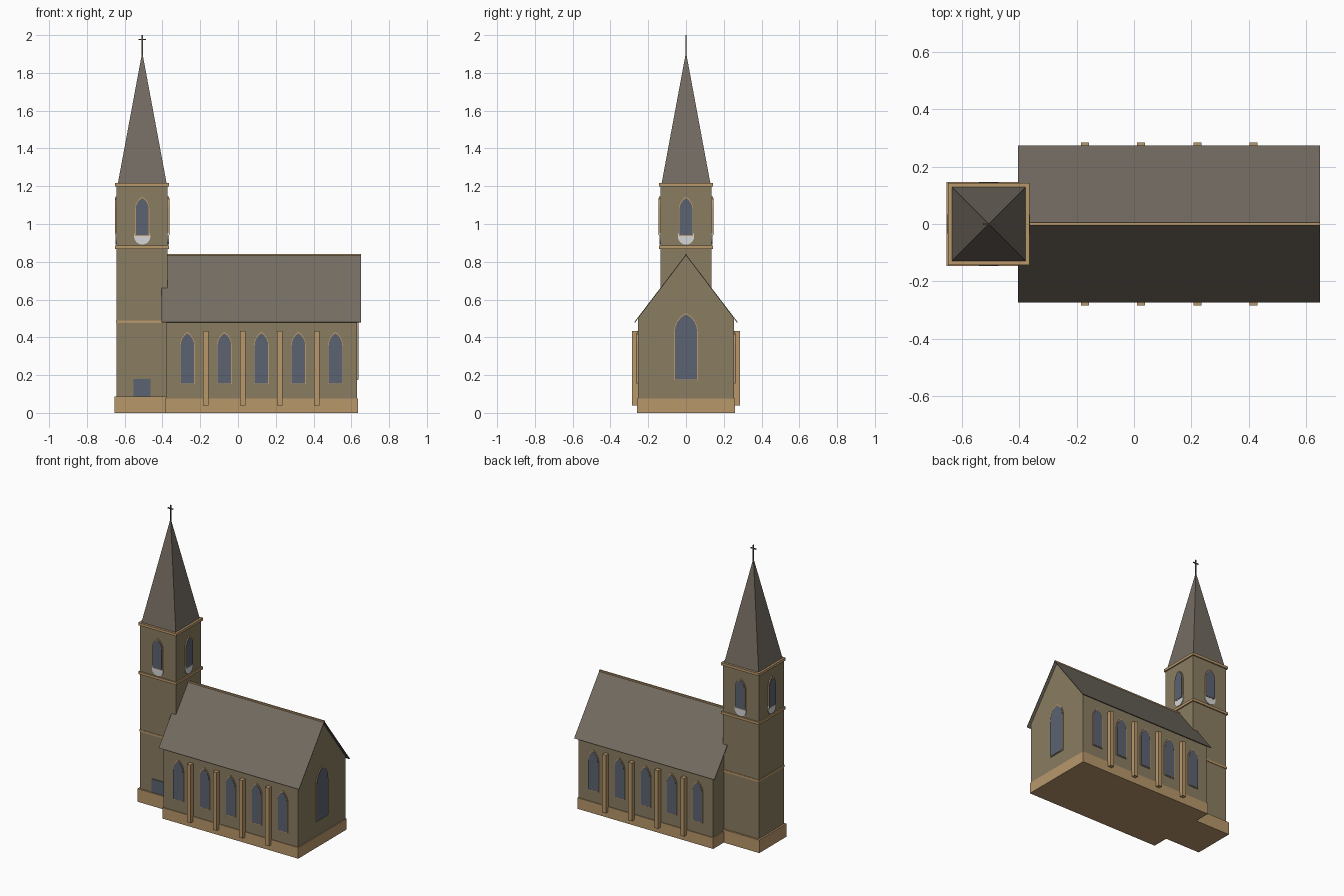
import bpy, bmesh, math
from mathutils import Matrix, Vector

if "Cube" in bpy.data.objects:
    bpy.data.objects.remove(bpy.data.objects["Cube"])


def material(name, rgb):
    m = bpy.data.materials.new(name)
    m.diffuse_color = (*rgb, 1)
    m.use_nodes = True
    m.node_tree.nodes["Principled BSDF"].inputs["Base Color"].default_value = m.diffuse_color
    return m


STONE = material("olive stone", (0.254, 0.205, 0.120))
TRIM = material("tan trim", (0.479, 0.309, 0.147))
SLATE = material("grey slate", (0.174, 0.150, 0.122))
GLASS = material("blue grey glass", (0.107, 0.125, 0.165))
DIAL = material("pale dial", (0.66, 0.67, 0.66))
IRON = material("dark iron", (0.10, 0.085, 0.065))


def finish(name, bm, mat):
    bmesh.ops.recalc_face_normals(bm, faces=bm.faces)
    me = bpy.data.meshes.new(name)
    bm.to_mesh(me)
    bm.free()
    me.materials.append(mat)
    ob = bpy.data.objects.new(name, me)
    bpy.context.collection.objects.link(ob)
    return ob


def box(name, mat, x0, x1, y0, y1, z0, z1):
    bm = bmesh.new()
    bmesh.ops.create_cube(bm, size=1)
    for v in bm.verts:
        v.co = ((x0 + x1) / 2 + v.co.x * (x1 - x0),
                (y0 + y1) / 2 + v.co.y * (y1 - y0),
                (z0 + z1) / 2 + v.co.z * (z1 - z0))
    return finish(name, bm, mat)


def prism(name, mat, profile, depth, loc=(0, 0, 0), turn=0):
    """Profile in the x-z plane, pulled towards -y, then turned about z."""
    bm = bmesh.new()
    face = bm.faces.new([bm.verts.new((x, 0, z)) for x, z in profile])
    new = bmesh.ops.extrude_face_region(bm, geom=[face])["geom"]
    for v in new:
        if isinstance(v, bmesh.types.BMVert):
            v.co.y -= depth
    bm.transform(Matrix.Translation(Vector(loc)) @ Matrix.Rotation(math.radians(turn), 4, 'Z'))
    return finish(name, bm, mat)


def lancet(w, z0, spring, top, n=4):
    """Pointed arch outline of half width w."""
    h = top - spring
    r = (w * w + h * h) / (2 * w)
    end = math.asin(h / r)
    right = [(w - r + r * math.cos(end * i / n), spring + r * math.sin(end * i / n)) for i in range(n)]
    return [(-w, z0), (w, z0)] + right + [(0, top)] + [(-x, z) for x, z in reversed(right)]


def window(name, w, z0, spring, top, loc, turn, out):
    prism(name + "_frame", TRIM, lancet(w, z0, spring, top), out - 0.002, loc, turn)
    prism(name + "_glass", GLASS, lancet(w - 0.004, z0 + 0.004, spring, top - 0.008), out, loc, turn)


# nave: gabled body, plinth, thin overhanging roof and ridge
W = 0.255
prism("nave_walls", STONE, [(-W, 0.01), (W, 0.01), (W, 0.499), (0, 0.833), (-W, 0.499)],
      1.01, (0.63, 0, 0), -90)
box("nave_plinth", TRIM, -0.387, 0.635, -0.26, 0.26, 0, 0.075)
prism("nave_roof", SLATE, [(-0.274, 0.48), (0, 0.839), (0.274, 0.48),
                           (0.270, 0.478), (0, 0.833), (-0.270, 0.478)], 1.055, (-0.405, 0, 0), 90)
box("roof_ridge", TRIM, -0.39, 0.65, -0.005, 0.005, 0.832, 0.842)

# side windows and buttresses on both long walls
for side, turn in ((-1, 0), (1, 180)):
    for i in range(5):
        window("nave_window", 0.04, 0.152, 0.355, 0.43, (-0.268 + 0.196 * i, side * W, 0), turn, 0.007)
    for i in range(4):
        x = -0.171 + 0.196 * i
        y = sorted((side * 0.25, side * 0.285))
        box("buttress", TRIM, x - 0.014, x + 0.014, *y, 0.04, 0.434)

# large gable window
window("gable_window", 0.063, 0.173, 0.43, 0.53, (0.63, 0, 0), 90, 0.007)

# tower: shaft, plinth and string courses
CX, T = -0.507, 0.135


def tower_block(name, mat, half, z0, z1):
    return box(name, mat, CX - half, CX + half, -half, half, z0, z1)


tower_block("tower_shaft", STONE, T, 0.01, 1.205)
tower_block("tower_plinth", TRIM, 0.147, 0, 0.088)
tower_block("lower_band", TRIM, 0.138, 0.475, 0.490)
tower_block("middle_band", TRIM, 0.143, 0.867, 0.885)
tower_block("top_cornice", TRIM, 0.143, 1.199, 1.217)

# door plate on the front of the tower
prism("tower_door", GLASS, [(-0.045, 0.085), (0.045, 0.085), (0.045, 0.18), (-0.045, 0.18)],
      0.004, (CX, -T, 0))

# belfry windows and dials on all four faces
circle = [(0.043 * math.cos(a * math.pi / 12), 0.934 + 0.043 * math.sin(a * math.pi / 12)) for a in range(24)]
for turn in (0, 90, 180, 270):
    a = math.radians(turn)
    loc = (CX + T * math.sin(a), -T * math.cos(a), 0)
    window("belfry_window", 0.038, 0.937, 1.08, 1.145, loc, turn, 0.0095)
    prism("dial", DIAL, circle, 0.006, loc, turn)

# spire
bm = bmesh.new()
bmesh.ops.create_cone(bm, cap_ends=True, segments=4, radius1=0.13 * math.sqrt(2), radius2=0, depth=0.70,
                      matrix=Matrix.Translation((CX, 0, 1.56)) @ Matrix.Rotation(math.pi / 4, 4, 'Z'))
bmesh.ops.remove_doubles(bm, verts=bm.verts, dist=1e-5)
finish("spire", bm, SLATE)

# cross
box("cross_upright", IRON, CX - 0.003, CX + 0.003, -0.003, 0.003, 1.89, 2.0)
box("cross_arm", IRON, CX - 0.02, CX + 0.02, -0.003, 0.003, 1.973, 1.979)
